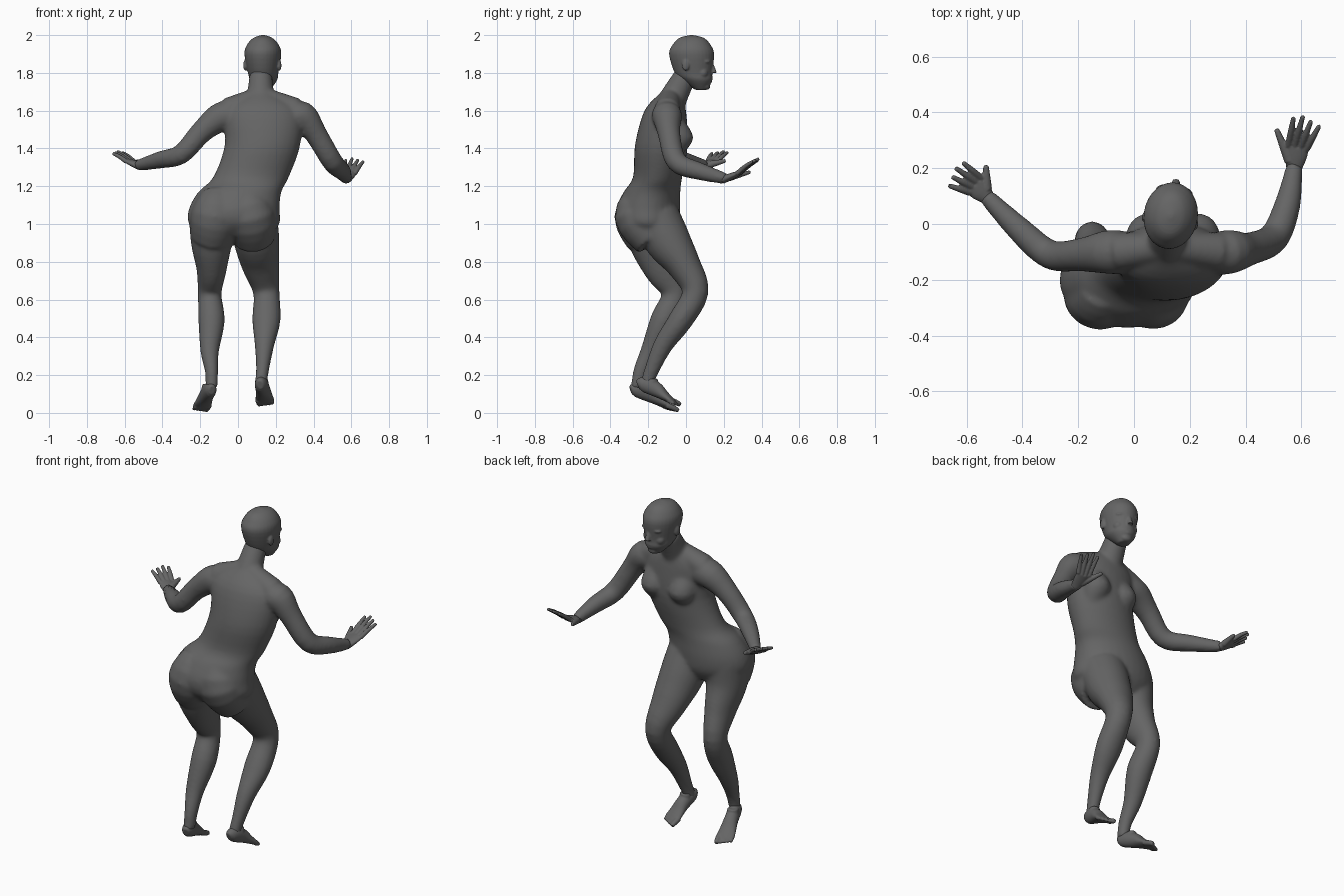
import bpy, bmesh, math
from mathutils import Vector, Matrix

if "Cube" in bpy.data.objects:
    bpy.data.objects.remove(bpy.data.objects["Cube"])

skin = bpy.data.materials.new("dark_grey")
skin.use_nodes = True
grey = (0.13, 0.13, 0.13, 1)
skin.diffuse_color = grey
skin.node_tree.nodes["Principled BSDF"].inputs["Base Color"].default_value = grey


def spline(rows, steps=4):
    """Pass a smooth curve through rows of (x, y, z, radius) or (x, y, z, radius, second radius)."""
    points = [Vector(row if len(row) == 5 else (*row, row[3])) for row in rows]
    last = len(points) - 1
    curve = []
    for i in range(last):
        start, end = points[i], points[i + 1]
        leave = (end - points[max(i - 1, 0)]) / 2
        arrive = (points[min(i + 2, last)] - start) / 2
        for k in range(steps):
            t = k / steps
            ease = t * t * (3 - 2 * t)
            curve.append(start.lerp(end, ease) + leave * t * (1 - t) ** 2 - arrive * t * t * (1 - t))
    return curve + [points[last]]


def loft(bm, rows, side=(1, 0, 0), flat=False, sides=24):
    """Closed tube through the rows; side is the direction of the first radius."""
    curve = spline(rows)
    last = len(curve) - 1
    rings = []
    for i, row in enumerate(curve):
        along = Vector((curve[min(i + 1, last)] - curve[max(i - 1, 0)])[:3]).normalized()
        if flat:
            along = Vector((0, 0, 1))
        u = Vector(side)
        u = (u - along * u.dot(along)).normalized()
        v = along.cross(u)
        ring = []
        for k in range(sides):
            angle = math.tau * k / sides
            offset = u * row[3] * math.cos(angle) + v * row[4] * math.sin(angle)
            ring.append(bm.verts.new(Vector(row[:3]) + offset))
        rings.append(ring)
    for lower, upper in zip(rings, rings[1:]):
        for k in range(sides):
            after = (k + 1) % sides
            bm.faces.new((lower[k], lower[after], upper[after], upper[k]))
    bm.faces.new(rings[0][::-1])
    bm.faces.new(rings[-1])


def ball(bm, centre, radii):
    place = Matrix.Translation(centre) @ Matrix.Diagonal((*radii, 1))
    bmesh.ops.create_uvsphere(bm, u_segments=24, v_segments=16, radius=1, matrix=place)


def finish(name, bm, voxel, smooth):
    """Fuse the overlapping pieces into one smooth skin."""
    bmesh.ops.recalc_face_normals(bm, faces=bm.faces[:])
    mesh = bpy.data.meshes.new(name)
    bm.to_mesh(mesh)
    bm.free()
    mesh.materials.append(skin)
    thing = bpy.data.objects.new(name, mesh)
    bpy.context.collection.objects.link(thing)
    fuse = thing.modifiers.new("fuse", "REMESH")
    fuse.mode = "VOXEL"
    fuse.voxel_size = voxel
    fuse.use_smooth_shade = True
    soften = thing.modifiers.new("soften", "SMOOTH")
    soften.factor = 0.5
    soften.iterations = smooth


# Torso
body = bmesh.new()
loft(body, [(-.02, -.19, .93, .17, .11), (-.02, -.2, 1, .24, .16), (-.02, -.2, 1.08, .24, .17),
            (.01, -.18, 1.17, .22, .15), (.07, -.15, 1.25, .2, .13), (.13, -.13, 1.42, .2, .14),
            (.13, -.11, 1.6, .2, .11), (.12, -.08, 1.69, .08, .06)], flat=True, sides=32)

# Buttocks, running into the backs of the thighs
for top, low, forward in ((-.1, -.14, -.21), (.04, .09, -.17)):
    loft(body, [(top, -.21, 1.14, .1), ((top + low) / 2, -.26, 1.04, .13, .12), (low, forward, .92, .11)])

# Bust, sloping down from the collar
for x in (.05, .23):
    loft(body, [(x, -.1, 1.6, .05), (x, -.05, 1.46, .08, .09), (x, -.08, 1.36, .05)], flat=True)

# Neck and shoulder slopes
loft(body, [(.12, -.09, 1.62, .08), (.12, -.05, 1.7, .07), (.12, 0, 1.79, .06)])
for x in (-.05, .3):
    loft(body, [(.12, -.08, 1.68, .05), (x, -.1, 1.6, .07)], side=(0, 1, 0))

# Arms, ending inside the palms
up = (0, 0, 1)
loft(body, [(.01, -.11, 1.55, .07), (-.08, -.1, 1.57, .08), (-.19, -.11, 1.49, .06), (-.3, -.11, 1.37, .053),
            (-.41, -.02, 1.34, .046), (-.53, .1, 1.31, .03)], side=up)
loft(body, [(.27, -.11, 1.56, .07), (.34, -.1, 1.57, .08), (.41, -.09, 1.48, .06), (.5, -.05, 1.33, .055),
            (.55, .07, 1.28, .047), (.575, .21, 1.24, .03)], side=up)

# Legs, ending inside the heels
loft(body, [(-.13, -.2, 1.03, .13, .14), (-.14, -.18, .9, .11, .12), (-.14, -.12, .76, .08, .1),
            (-.15, -.06, .63, .063, .07), (-.14, -.12, .49, .07), (-.15, -.19, .33, .05),
            (-.14, -.24, .22, .035, .04), (-.14, -.26, .13, .032)])
loft(body, [(.08, -.16, 1.03, .13), (.1, -.09, .9, .12), (.12, -.01, .78, .1, .09),
            (.15, .05, .64, .07), (.15, -.03, .49, .075, .065), (.14, -.12, .36, .052),
            (.13, -.18, .23, .035, .04), (.12, -.21, .15, .033)])
finish("body", body, .009, 14)

# Head, built facing +y and then turned slightly
head = bmesh.new()
loft(head, [(0, .08, 1.71, .03), (0, .06, 1.76, .07, .08), (0, .04, 1.8, .08, .1),
            (0, .03, 1.9, .097, .12), (0, .03, 1.95, .083, .1), (0, .03, 1.985, .05, .066),
            (0, .03, 2, .01)], flat=True, sides=32)
loft(head, [(0, .137, 1.85, .01), (0, .15, 1.8, .016)], flat=True)
for lip in (1.753, 1.766):
    ball(head, (0, .126, lip), (.025, .014, .008))
ball(head, (0, .11, 1.73), (.03, .02, .02))
for s in (-1, 1):
    ball(head, (s * .036, .115, 1.86), (.032, .024, .012))
    ball(head, (s * .036, .108, 1.836), (.017, .018, .011))
    ball(head, (s * .042, .095, 1.8), (.03, .03, .03))
    ball(head, (s * .092, .012, 1.84), (.01, .02, .03))
turned = Matrix.Translation((.127, 0, 0)) @ Matrix.Rotation(math.radians(-9), 4, "Z")
bmesh.ops.transform(head, matrix=turned, verts=head.verts)
finish("head", head, .005, 6)


def hand(name, wrist, knuckle, across, reach, thumb):
    """Palm, thumb and four fanned fingers; across points from index to little finger."""
    bm = bmesh.new()
    wrist, knuckle, across = Vector(wrist), Vector(knuckle), Vector(across).normalized()
    reach, thumb = Vector(reach), Vector(thumb)
    middle = wrist.lerp(knuckle, .5)
    loft(bm, [(*wrist.lerp(knuckle, -.2), .026, .02), (*wrist, .03, .02), (*middle, .039, .018),
              (*knuckle, .042, .014)], side=across)
    for i in range(4):
        base = knuckle + across * (i - 1.5) * .022
        tip = base + reach * (1 - abs(i - 1) / 10) + across * i * .01
        bend = base.lerp(tip, .5) + Vector((0, 0, .004))
        loft(bm, [(*base, .013), (*bend, .0115), (*tip, .0085)], side=across, sides=12)
    base = wrist.lerp(knuckle, .25) - across * .02
    loft(bm, [(*base, .02), (*base.lerp(thumb, .55), .0145), (*thumb, .0095)], side=across, sides=12)
    finish(name, bm, .004, 3)


hand("left_hand", (-.53, .1, 1.31), (-.57, .14, 1.33), (-.6, -.8, 0), (-.07, .06, .055), (-.53, .21, 1.335))
hand("right_hand", (.574, .205, 1.238), (.586, .276, 1.267), (1, -.2, 0), (.02, .11, .08), (.51, .34, 1.275))


def foot(name, heel, toe, outer):
    """Sole runs from heel to toe; outer is +1 or -1 for the little-toe side along x."""
    bm = bmesh.new()
    heel, toe = Vector(heel), Vector(toe)
    along = (toe - heel).normalized()
    across = along.cross(Vector((0, 0, 1))).normalized()
    lift = across.cross(along)

    def section(way, width, height, shift=0, rise=0):
        centre = heel.lerp(toe, way) + lift * (height + rise) + across * outer * shift
        return (*centre, width, height)

    loft(bm, [section(0, .017, .025), section(.06, .03, .036), section(.2, .036, .044),
              section(.42, .039, .039), section(.6, .045, .027), section(.76, .05, .018),
              section(.86, .045, .012)], side=across)
    loft(bm, [section(.3, .036, .03, rise=.02), section(.24, .029, .028, rise=.057)], side=across)
    for i in range(5):
        shift = (i - 2) * .0185
        thick = .011 if i else .015
        loft(bm, [section(.74, thick, thick, shift), section(.88 - i * .015, thick, thick, shift),
                  section(.985 - i * .025, thick * .8, thick * .8, shift)], side=across, sides=12)
    finish(name, bm, .005, 3)


foot("left_foot", (-.135, -.3, .095), (-.205, -.05, 0), -1)
foot("right_foot", (.116, -.265, .125), (.15, -.035, .03), 1)
